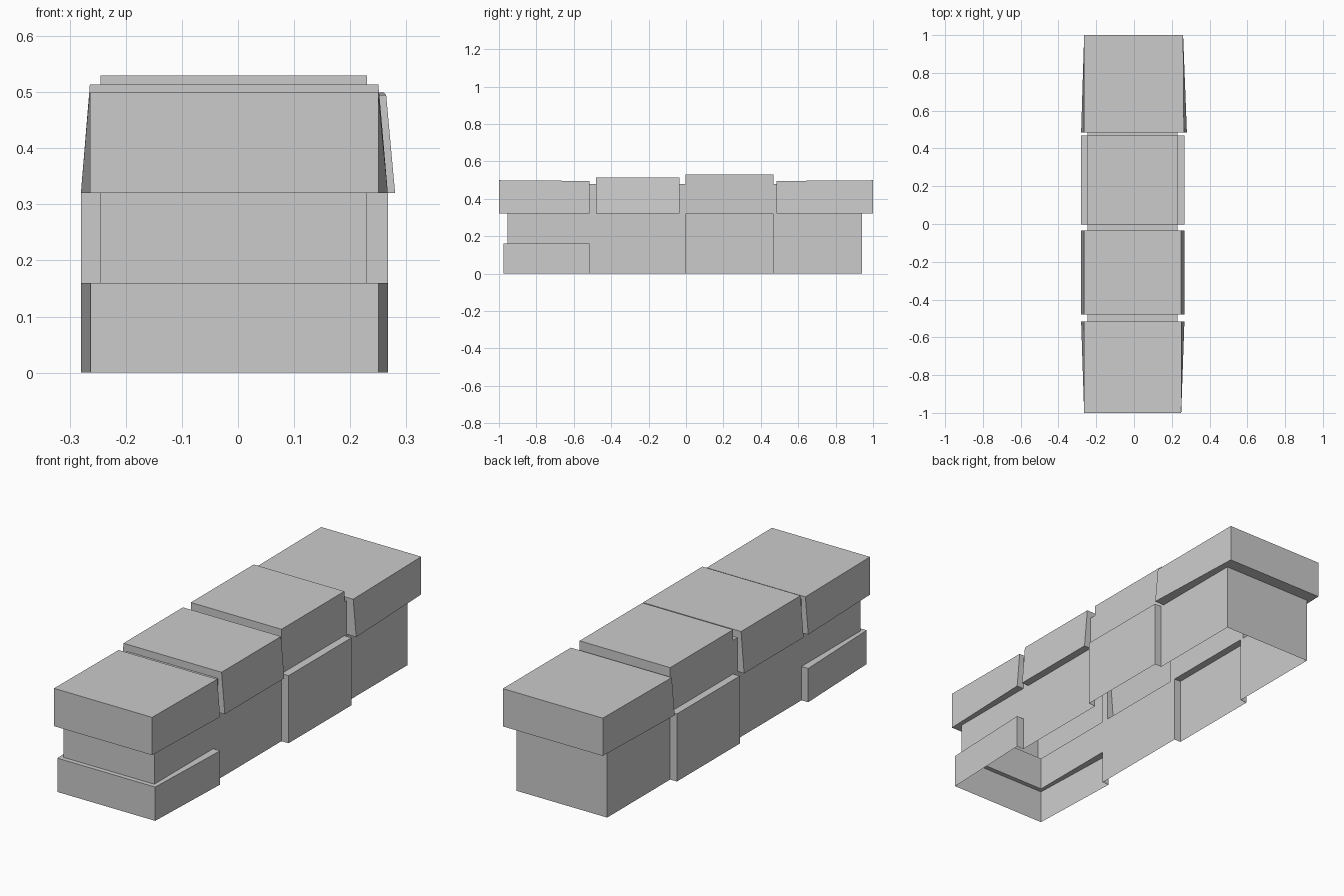
import bpy, bmesh

if "Cube" in bpy.data.objects:
    bpy.data.objects.remove(bpy.data.objects["Cube"])


def block(name, y0, y1, z0, front, back):
    """Six-sided stone. front/back = (x_left_bottom, x_right_bottom, x_left_top, x_right_top, z_top)."""
    bm = bmesh.new()
    rings = []
    for y, (lb, rb, lt, rt, zt) in ((y0, front), (y1, back)):
        rings.append([bm.verts.new(p) for p in
                      ((lb, y, z0), (rb, y, z0), (rt, y, zt), (lt, y, zt))])
    a, b = rings
    bm.faces.new(a)
    bm.faces.new(b[::-1])
    for i in range(4):
        j = (i + 1) % 4
        bm.faces.new((a[j], a[i], b[i], b[j]))
    bmesh.ops.recalc_face_normals(bm, faces=bm.faces)
    me = bpy.data.meshes.new(name)
    bm.to_mesh(me)
    bm.free()
    ob = bpy.data.objects.new(name, me)
    bpy.context.collection.objects.link(ob)
    return ob


def straight(l, r, z):
    return (l, r, l, r, z)


# Core of the wall
core = straight(-0.245, 0.23, 0.48)
wall = block("stone_wall", -0.955, 0.94, 0, core, core)

raised = straight(-0.245, 0.23, 0.53)
lower = straight(-0.28, 0.267, 0.32)
cap_mid = (-0.28, 0.267, -0.264, 0.25, 0.514)
stones = [
    # Cap stones, front to back
    block("cap_front", -1, -0.515, 0.32,
          straight(-0.264, 0.25, 0.499), (-0.28, 0.267, -0.265, 0.252, 0.495)),
    block("cap_middle", -0.48, -0.035, 0.32, cap_mid, cap_mid),
    block("cap_raised", -0.003, 0.468, 0.25, raised, raised),
    block("cap_back", 0.485, 1, 0.32,
          (-0.28, 0.28, -0.265, 0.264, 0.495), straight(-0.264, 0.26, 0.499)),
    # Lower projecting stones
    block("base_middle", -0.003, 0.468, 0, lower, lower),
    block("base_front", -0.977, -0.515, 0,
          straight(-0.263, 0.25, 0.16), straight(-0.28, 0.267, 0.16)),
]

# Merge the stones into one shell
for s in stones:
    mod = wall.modifiers.new(s.name, 'BOOLEAN')
    mod.operation = 'UNION'
    mod.solver = 'EXACT'
    mod.object = s
dg = bpy.context.evaluated_depsgraph_get()
wall_mesh = bpy.data.meshes.new_from_object(wall.evaluated_get(dg))
wall.modifiers.clear()
wall.data = wall_mesh
for s in stones:
    bpy.data.objects.remove(s)

# Open underside
bm = bmesh.new()
bm.from_mesh(wall_mesh)
under = [f for f in bm.faces if all(v.co.z < 0.001 for v in f.verts)]
bmesh.ops.delete(bm, geom=under, context='FACES')
bm.to_mesh(wall_mesh)
bm.free()
